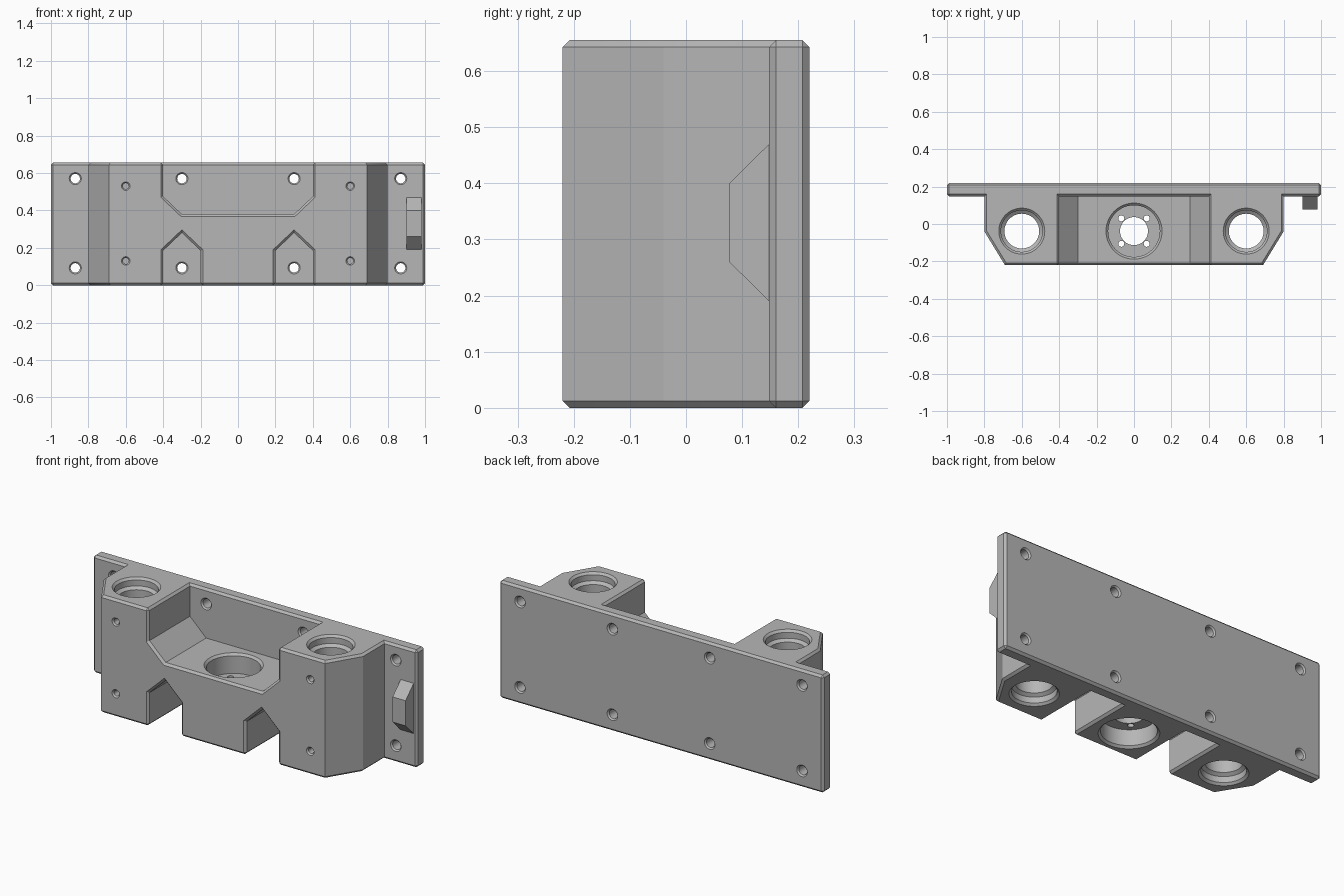
import bpy, bmesh, math
from mathutils import Matrix, Vector

if "Cube" in bpy.data.objects:
    bpy.data.objects.remove(bpy.data.objects["Cube"])

TOP, FRONT, BACK, FACE = 0.655, -0.22, 0.22, 0.148
CH = 0.012  # chamfer width

grey = bpy.data.materials.new("plain grey")
grey.use_nodes = True
grey.diffuse_color = (0.47, 0.47, 0.47, 1)
grey.node_tree.nodes["Principled BSDF"].inputs["Base Color"].default_value = (0.47, 0.47, 0.47, 1)


def finish(name, bm):
    bmesh.ops.recalc_face_normals(bm, faces=bm.faces)
    mesh = bpy.data.meshes.new(name)
    bm.to_mesh(mesh)
    bm.free()
    mesh.materials.append(grey)
    ob = bpy.data.objects.new(name, mesh)
    bpy.context.collection.objects.link(ob)
    return ob


def prism(name, points, sweep):
    """Extrude a closed outline along a vector."""
    bm = bmesh.new()
    face = bm.faces.new([bm.verts.new(p) for p in points])
    new = bmesh.ops.extrude_face_region(bm, geom=[face])["geom"]
    bmesh.ops.translate(bm, vec=sweep, verts=[v for v in new if isinstance(v, bmesh.types.BMVert)])
    return finish(name, bm)


def lathe(name, profile, matrix, sides=48):
    """Stack rings given as (radius, height) into a closed solid."""
    bm = bmesh.new()
    rings = []
    for r, h in profile:
        angles = [2 * math.pi * i / sides for i in range(sides)]
        rings.append([bm.verts.new((r * math.cos(a), r * math.sin(a), h)) for a in angles])
    for low, high in zip(rings, rings[1:]):
        for i in range(sides):
            j = (i + 1) % sides
            bm.faces.new((low[i], low[j], high[j], high[i]))
    bm.faces.new(rings[0])
    bm.faces.new(rings[-1])
    bm.transform(matrix)
    return finish(name, bm)


def combine(target, other, operation="DIFFERENCE"):
    other.hide_render = True
    mod = target.modifiers.new("combine", "BOOLEAN")
    mod.operation, mod.solver, mod.object = operation, "EXACT", other
    bpy.context.view_layer.objects.active = target
    bpy.ops.object.modifier_apply(modifier=mod.name)
    bpy.data.objects.remove(other)


def chamfer(ob, rule):
    bm = bmesh.new()
    bm.from_mesh(ob.data)
    bmesh.ops.dissolve_limit(bm, angle_limit=0.01, verts=bm.verts, edges=bm.edges)
    edges = [e for e in bm.edges if rule(e.verts[0].co, e.verts[1].co)]
    bmesh.ops.bevel(bm, geom=edges, offset=CH, segments=1, affect="EDGES", profile=0.5)
    bm.to_mesh(ob.data)
    bm.free()


def near(a, b):
    return abs(a - b) < 1e-3


def mirrored(half):
    return half + [(-x, v) for x, v in reversed(half)]


# Carriage body: bevelled plan outline, cut by the top pocket and two notches
inside = 0.18
plan = mirrored([(0.8, inside), (0.8, -0.04), (0.69, FRONT)])
body = prism("carriage_body", [(x, y, 0) for x, y in plan], (0, 0, TOP))
reach = (0, FACE + 0.4, 0)
pocket = mirrored([(0.4, 0.8), (0.4, 0.475), (0.3, 0.38)])
combine(body, prism("pocket_cutter", [(x, -0.4, z) for x, z in pocket], reach))
for side in (-1, 1):
    notch = [(0.2, -0.1), (0.4, -0.1), (0.4, 0.185), (0.3, 0.28), (0.2, 0.185)]
    combine(body, prism("notch_cutter", [(side * x, -0.4, z) for x, z in notch], reach))


def body_rim(a, b):
    if near(a.y, inside) and near(b.y, inside):
        return False
    if near(a.y, FRONT) and near(b.y, FRONT):
        return not (near(abs(a.x), 0.69) and near(a.x, b.x))
    return any(near(a.z, z) and near(b.z, z) for z in (0, TOP))


chamfer(body, body_rim)

# Mounting plate
plate = prism("mounting_plate", [(-1, FACE, 0), (1, FACE, 0), (1, BACK, 0), (-1, BACK, 0)], (0, 0, TOP))
chamfer(plate, lambda a, b: True)
combine(body, plate, "UNION")

# Side tab on the plate
tab = [(FACE + 0.02, 0.19), (FACE, 0.19), (0.077, 0.26), (0.077, 0.4), (FACE, 0.47), (FACE + 0.02, 0.47)]
combine(body, prism("side_tab", [(0.9, y, z) for y, z in tab], (0.08, 0, 0)), "UNION")

# Rod bores: countersunk rim, seat and narrower through hole, same at both ends
AXIS = -0.038
half_bore = [(0.135, -CH), (0.111, CH), (0.111, 0.045), (0.093, 0.058)]
bore = half_bore + [(r, TOP - z) for r, z in reversed(half_bore)]
for x in (-0.6, 0.6):
    combine(body, lathe("bore_cutter", bore, Matrix.Translation((x, AXIS, 0))))

# Centre seat: wide recess above and below a web with a through hole
web_low, web_high, floor = 0.1, 0.27, 0.38
seat = [(0.162, -CH), (0.138, CH), (0.138, web_low), (0.075, web_low), (0.075, web_high),
        (0.138, web_high), (0.138, floor - CH), (0.15, floor), (0.15, floor + 0.1)]
combine(body, lathe("seat_cutter", seat, Matrix.Translation((0, AXIS, 0))))
for sx in (-1, 1):
    for sy in (-1, 1):
        place = Matrix.Translation((sx * 0.068, AXIS + sy * 0.068, 0))
        combine(body, lathe("web_screw_cutter", [(0.016, 0.05), (0.016, 0.32)], place, 24))

# Plate screw holes and front set-screw holes
along_y = Matrix.Rotation(-math.pi / 2, 4, "X")
edge = 0.008
through = [(0.04, FACE - edge), (0.025, FACE + edge), (0.025, BACK - edge), (0.04, BACK + edge)]
blind = [(0.03, FRONT - edge), (0.016, FRONT + edge), (0.016, -0.09)]
for x in (-0.87, -0.3, 0.3, 0.87):
    for z in (0.093, 0.57):
        combine(body, lathe("plate_hole_cutter", through, Matrix.Translation((x, 0, z)) @ along_y, 32))
for x in (-0.6, 0.6):
    for z in (0.13, 0.53):
        combine(body, lathe("set_screw_cutter", blind, Matrix.Translation((x, 0, z)) @ along_y, 32))

# Smooth the bores while keeping hard edges
bpy.ops.object.select_all(action="DESELECT")
body.select_set(True)
bpy.context.view_layer.objects.active = body
bpy.ops.object.shade_smooth_by_angle(angle=math.radians(25))
